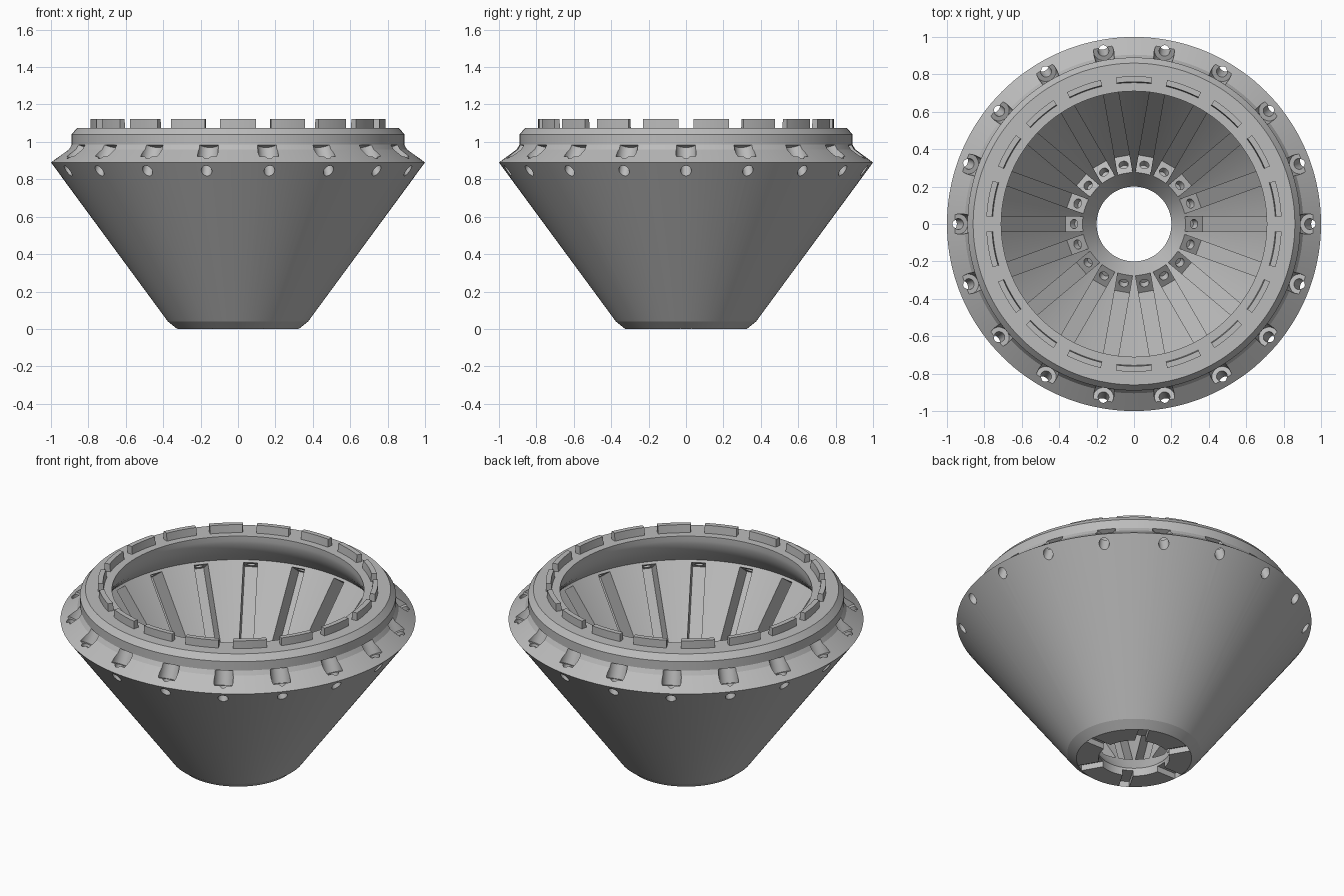
import bpy, bmesh
from math import pi, sin, cos, atan2, hypot, radians
from mathutils import Matrix

if "Cube" in bpy.data.objects:
    bpy.data.objects.remove(bpy.data.objects["Cube"])

COUNT = 18
STEP = 2 * pi / COUNT

grey = bpy.data.materials.new("machined_grey")
grey.use_nodes = True
grey.diffuse_color = (0.5, 0.5, 0.5, 1)
grey.node_tree.nodes["Principled BSDF"].inputs["Base Color"].default_value = (0.5, 0.5, 0.5, 1)


def make_object(name, bm):
    bmesh.ops.recalc_face_normals(bm, faces=bm.faces)
    mesh = bpy.data.meshes.new(name)
    bm.to_mesh(mesh)
    bm.free()
    mesh.materials.append(grey)
    obj = bpy.data.objects.new(name, mesh)
    bpy.context.collection.objects.link(obj)
    return obj


def revolve(name, profile, segments=144):
    """Spin a closed (radius, height) profile about z."""
    bm = bmesh.new()
    rings = []
    for i in range(segments):
        a = 2 * pi * i / segments
        rings.append([bm.verts.new((r * cos(a), r * sin(a), z)) for r, z in profile])
    n = len(profile)
    for i in range(segments):
        near, far = rings[i], rings[(i + 1) % segments]
        for j in range(n):
            k = (j + 1) % n
            bm.faces.new((near[j], far[j], far[k], near[k]))
    return make_object(name, bm)


def placed(angle, r, z, tilt):
    return Matrix.Rotation(angle, 4, 'Z') @ Matrix.Translation((r, 0, z)) @ Matrix.Rotation(tilt, 4, 'Y')


def ring_of_boxes(name, count, r, z, tilt, size, shift=0):
    bm = bmesh.new()
    for i in range(count):
        m = placed(2 * pi * i / count, r, z, tilt) @ Matrix.Translation((shift, 0, 0))
        bmesh.ops.create_cube(bm, size=1, matrix=m @ Matrix.Diagonal((*size, 1)))
    return make_object(name, bm)


def ring_of_rods(name, r, z, tilt, radius, low, high, shift=0):
    bm = bmesh.new()
    for i in range(COUNT):
        m = placed(i * STEP, r, z, tilt) @ Matrix.Translation((shift, 0, (low + high) / 2))
        bmesh.ops.create_cone(bm, cap_ends=True, segments=32, radius1=radius,
                              radius2=radius, depth=high - low, matrix=m)
    return make_object(name, bm)


def cut(target, cutter):
    cutter.hide_render = True
    mod = target.modifiers.new(cutter.name, 'BOOLEAN')
    mod.operation = 'DIFFERENCE'
    mod.solver = 'EXACT'
    mod.object = cutter
    bpy.context.view_layer.objects.active = target
    bpy.ops.object.modifier_apply(modifier=mod.name)
    bpy.data.objects.remove(cutter)


# Funnel body: outer cone, flange, rim, rounded lip, inner cone, short centre bore
body = revolve("conical_body", [
    (0.325, 0), (0.375, 0.04), (1.0, 0.89), (0.905, 0.96), (0.89, 0.985),
    (0.89, 1.04), (0.86, 1.075), (0.71, 1.075), (0.71, 1.045), (0.713, 1.025),
    (0.723, 0.995), (0.739, 0.965), (0.766, 0.93), (0.815, 0.88), (0.2, 0.05), (0.2, 0)])

# Inner grooves follow the cone wall, with a pin hole in each end
foot, head = (0.275, 0.151), (0.805, 0.867)
slope = atan2(head[0] - foot[0], head[1] - foot[1])
mid_r, mid_z = (foot[0] + head[0]) / 2, (foot[1] + head[1]) / 2
length = hypot(head[0] - foot[0], head[1] - foot[1])
cut(body, ring_of_boxes("groove_cutter", COUNT, mid_r, mid_z, slope, (0.175, 0.08, length), 0.0275))
reach = length / 2 + 0.04
cut(body, ring_of_rods("pin_hole_cutter", mid_r, mid_z, slope, 0.025, -reach, reach, 0.057))

# Counterbored bolt holes through the flange
bolt_tilt = radians(-23)
cut(body, ring_of_rods("counterbore_cutter", 0.925, 0.945, bolt_tilt, 0.054, -0.035, 0.05))
cut(body, ring_of_rods("bolt_hole_cutter", 0.925, 0.945, bolt_tilt, 0.029, -0.2, 0.04))

# Radial pockets in the underside
cut(body, ring_of_boxes("pocket_cutter", 6, 0.255, 0.005, 0, (0.14, 0.06, 0.06)))

# Curved teeth standing on the rim
bm = bmesh.new()
half = radians(7)
for i in range(COUNT):
    middle = (i + 0.5) * STEP
    rows = []
    for j in range(7):
        a = middle - half + 2 * half * j / 6
        rows.append([bm.verts.new((r * cos(a), r * sin(a), z)) for r, z in
                     ((0.755, 1.07), (0.79, 1.07), (0.79, 1.123), (0.76, 1.123))])
    for near, far in zip(rows, rows[1:]):
        for j in range(4):
            k = (j + 1) % 4
            bm.faces.new((near[j], far[j], far[k], near[k]))
    bm.faces.new(rows[0])
    bm.faces.new(rows[-1][::-1])
teeth = make_object("rim_teeth", bm)

# Smooth the round surfaces, keep machined edges crisp
for obj in (body, teeth):
    bpy.ops.object.select_all(action='DESELECT')
    obj.select_set(True)
    bpy.context.view_layer.objects.active = obj
    bpy.ops.object.shade_smooth_by_angle(angle=radians(13))
